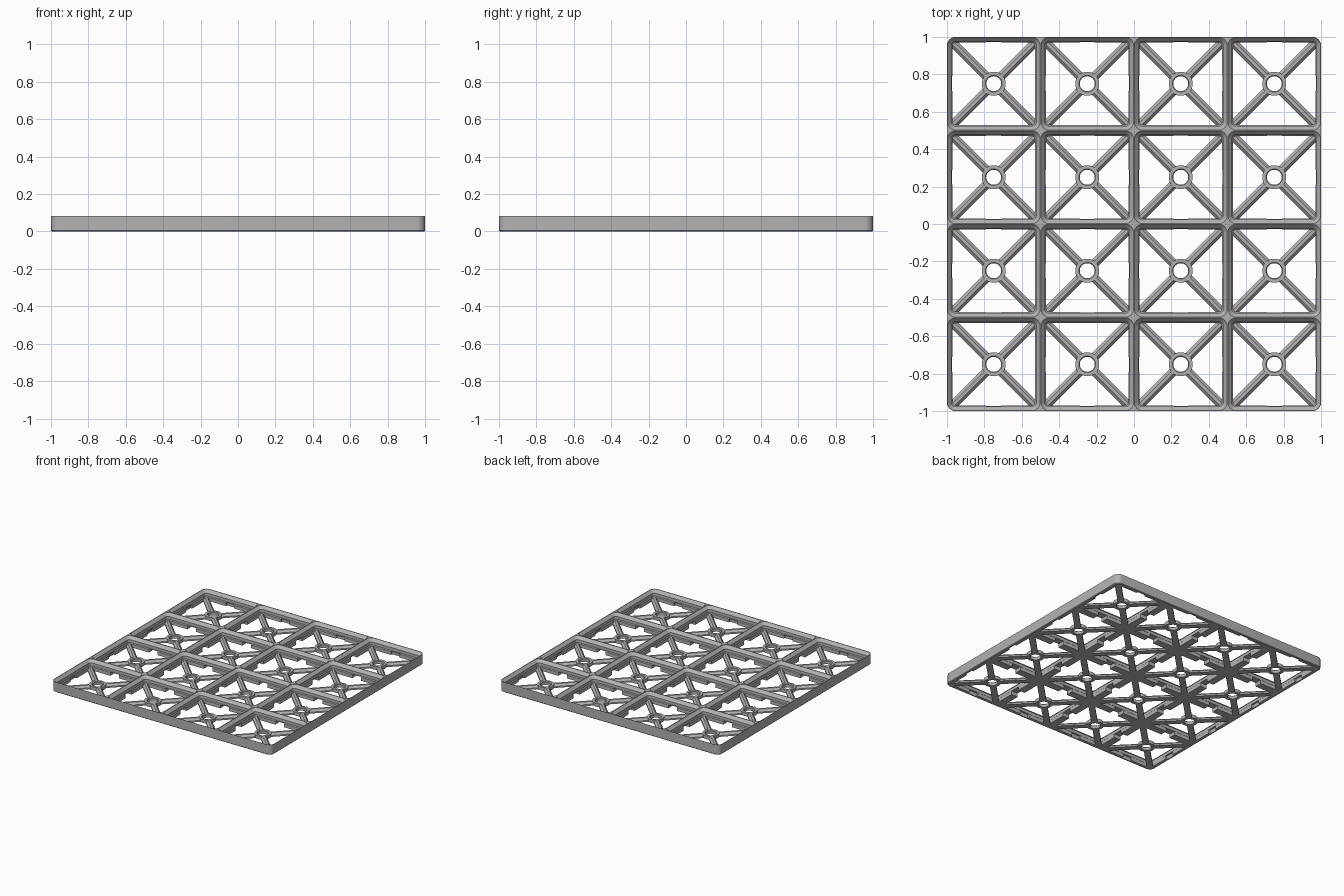
import bpy, bmesh, math
from mathutils import Matrix, Vector

cube = bpy.data.objects.get("Cube")
if cube:
    bpy.data.objects.remove(cube, do_unlink=True)

HEIGHT = 0.083
CELL = 0.5
RADIUS = 0.045
FLOOR = 0.028
CENTRES = [(i - 1.5) * CELL for i in range(4)]

grey = bpy.data.materials.new("light_grey")
grey.use_nodes = True
colour = (0.45, 0.45, 0.45, 1)
grey.diffuse_color = colour
grey.node_tree.nodes["Principled BSDF"].inputs["Base Color"].default_value = colour


def make_object(name, bm):
    bmesh.ops.recalc_face_normals(bm, faces=bm.faces)
    mesh = bpy.data.meshes.new(name)
    bm.to_mesh(mesh)
    bm.free()
    mesh.materials.append(grey)
    obj = bpy.data.objects.new(name, mesh)
    bpy.context.collection.objects.link(obj)
    return obj


def rounded_square(cx, cy, half, radius, steps=6):
    points = []
    for corner in range(4):
        mid = math.pi / 4 + corner * math.pi / 2
        sx, sy = math.copysign(1, math.cos(mid)), math.copysign(1, math.sin(mid))
        for k in range(steps + 1):
            a = (corner + k / steps) * math.pi / 2
            points.append((cx + sx * (half - radius) + radius * math.cos(a),
                           cy + sy * (half - radius) + radius * math.sin(a)))
    return points


def bridge(bm, lower, upper):
    n = len(lower)
    for i in range(n):
        j = (i + 1) % n
        bm.faces.new((lower[i], lower[j], upper[j], upper[i]))


def loft(bm, cx, cy, half, profile):
    """Stack of rounded squares given as (inset, height) pairs."""
    rings = []
    for inset, z in profile:
        outline = rounded_square(cx, cy, half - inset, RADIUS - inset)
        rings.append([bm.verts.new((x, y, z)) for x, y in outline])
    for lower, upper in zip(rings, rings[1:]):
        bridge(bm, lower, upper)
    bm.faces.new(rings[0])
    bm.faces.new(rings[-1])


def cut(obj, cutter):
    cutter.hide_render = True
    mod = obj.modifiers.new("cut", 'BOOLEAN')
    mod.operation = 'DIFFERENCE'
    mod.solver = 'EXACT'
    mod.object = cutter
    bpy.context.view_layer.objects.active = obj
    bpy.ops.object.modifier_apply(modifier=mod.name)
    bpy.data.objects.remove(cutter, do_unlink=True)


def smooth(obj):
    bpy.ops.object.select_all(action='DESELECT')
    obj.select_set(True)
    bpy.context.view_layer.objects.active = obj
    bpy.ops.object.shade_smooth_by_angle(angle=math.radians(30))


# Outer slab with rounded corners and a fine bottom chamfer
bm = bmesh.new()
loft(bm, 0, 0, 1, [(0.005, 0), (0, 0.005), (0, HEIGHT)])
frame = make_object("grid_frame", bm)

# Stepped pockets that flare towards the top
bm = bmesh.new()
for cx in CENTRES:
    for cy in CENTRES:
        loft(bm, cx, cy, CELL / 2, [(0.03, -0.01), (0.03, FLOOR), (0.024, FLOOR + 0.006),
                                    (0.024, 0.058), (0.002, HEIGHT - 0.002),
                                    (0.002, HEIGHT + 0.01)])
cut(frame, make_object("pocket_cutter", bm))

# Clip notches under the middle of every wall, closed on the outside
for along_y in (False, True):
    bm = bmesh.new()
    for c in CENTRES:
        size = (0.08, 1.97, 0.04) if along_y else (1.97, 0.08, 0.04)
        place = (c, 0, 0.01) if along_y else (0, c, 0.01)
        bmesh.ops.create_cube(bm, size=1, matrix=Matrix.Translation(place)
                              @ Matrix.Diagonal((*size, 1)))
    cut(frame, make_object("notch_cutter", bm))
smooth(frame)


# Diagonal struts with sloped sides
bm = bmesh.new()
section = [(-0.024, 0), (0.024, 0), (0.024, 0.012), (0.009, FLOOR),
           (-0.009, FLOOR), (-0.024, 0.012)]
for cx in CENTRES:
    for cy in CENTRES:
        for k in range(4):
            turn = Matrix.Rotation(math.pi / 4 + k * math.pi / 2, 4, 'Z')
            ends = []
            for dist in (0.053, 0.32):
                ends.append([bm.verts.new(turn @ Vector((dist, w, z)) + Vector((cx, cy, 0)))
                             for w, z in section])
            bridge(bm, *ends)
            bm.faces.new(ends[0])
            bm.faces.new(ends[1])
make_object("diagonal_struts", bm)

# Centre rings around the round holes
bm = bmesh.new()
SIDES = 32
ring_profile = [(0.04, 0), (0.064, 0), (0.064, FLOOR), (0.045, FLOOR), (0.04, FLOOR - 0.005)]
for cx in CENTRES:
    for cy in CENTRES:
        loops = []
        for r, z in ring_profile:
            loops.append([bm.verts.new((cx + r * math.cos(math.tau * s / SIDES),
                                        cy + r * math.sin(math.tau * s / SIDES), z))
                          for s in range(SIDES)])
        for i, loop in enumerate(loops):
            bridge(bm, loop, loops[(i + 1) % len(loops)])
smooth(make_object("centre_rings", bm))
